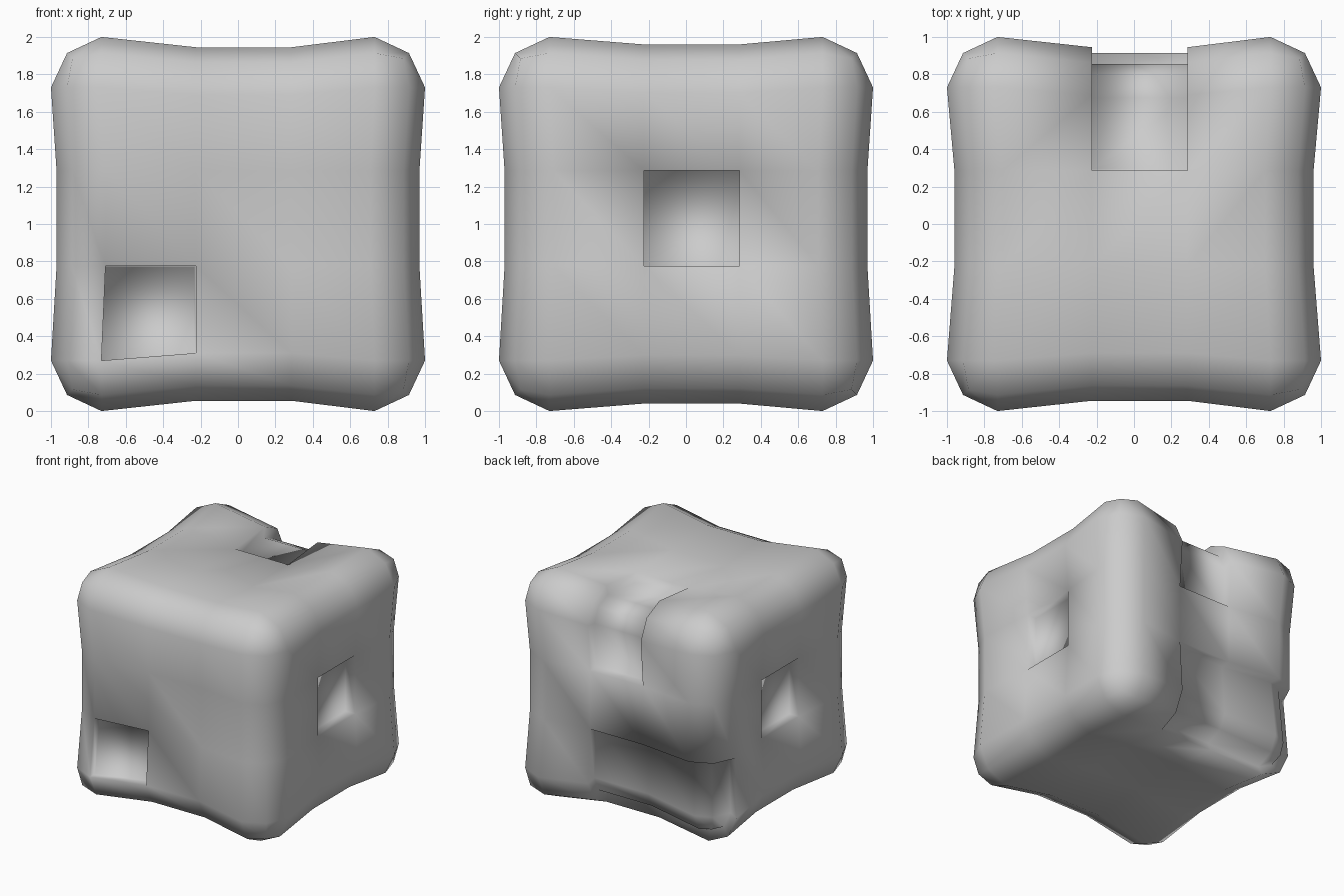
import bpy
import bmesh
from mathutils import Vector

if "Cube" in bpy.data.objects:
    bpy.data.objects.remove(bpy.data.objects["Cube"], do_unlink=True)

DEPTH = 0.09                              # how far the recesses sink in
LINES = (-1, -0.73, -0.225, 0.285, 0.73, 1)   # grid lines along each axis
DIP = (0.055, 0.04, 0.03)                 # middle rows sink, per axis
ROUND = {1: 1.0, 2: 0.914, 3: 0.885}      # pull-in on faces, edges, corners


def deform(co):
    """Turn an even grid point into the rounded, slightly dished block."""
    idx = [round((c + 1) * 2.5) for c in co]
    outer = sum(i in (0, 5) for i in idx)
    scale = 1 - sum(d for i, d in zip(idx, DIP) if i in (2, 3))
    out = []
    for i in idx:
        c = LINES[i]
        if i in (0, 5):
            c *= ROUND[outer]
        if i not in (2, 3):
            c *= scale
        out.append(c)
    return Vector(out)


# Recess rules on the even grid
rules = [
    lambda x, y, z: y < -0.9 and -0.6 < x < -0.2 and -0.6 < z < -0.2,  # front pit
    lambda x, y, z: x > 0.9 and abs(y) < 0.2 and abs(z) < 0.2,         # left pit
    lambda x, y, z: x < -0.9 and abs(y) < 0.2 and abs(z) < 0.2,        # right pit
    lambda x, y, z: abs(x) < 0.2 and y > 0.2 and z > 0.2,              # top back notch
    lambda x, y, z: x < 0.2 and y > 0.6 and z < -0.2,                  # low back corner
]

# Gridded block
bm = bmesh.new()
bmesh.ops.create_cube(bm, size=2)
bmesh.ops.subdivide_edges(bm, edges=bm.edges[:], cuts=4, use_grid_fill=True)
regions = [[f for f in bm.faces if rule(*f.calc_center_median())] for rule in rules]
for v in bm.verts:
    v.co = deform(v.co)
bm.normal_update()

# Sink each recess along its own surface normals
for faces in regions:
    geom = bmesh.ops.extrude_face_region(bm, geom=faces)["geom"]
    left_over = [f for f in faces if f.is_valid]
    if left_over:
        bmesh.ops.delete(bm, geom=left_over, context="FACES")
    floor = [g for g in geom if isinstance(g, bmesh.types.BMFace)]
    push = {}
    for f in floor:
        f.normal_update()
        for v in f.verts:
            push[v] = push.get(v, Vector()) + f.normal
    for v, n in push.items():
        v.co -= n.normalized() * DEPTH

bmesh.ops.recalc_face_normals(bm, faces=bm.faces[:])
bmesh.ops.translate(bm, verts=bm.verts[:], vec=(0, 0, 1))
for f in bm.faces:
    f.smooth = True

mesh = bpy.data.meshes.new("notched_block")
bm.to_mesh(mesh)
bm.free()
block = bpy.data.objects.new("notched_block", mesh)
bpy.context.collection.objects.link(block)

# Plain grey
grey = bpy.data.materials.new("light_grey")
grey.use_nodes = True
color = (0.6, 0.6, 0.6, 1)
grey.diffuse_color = color
grey.node_tree.nodes["Principled BSDF"].inputs["Base Color"].default_value = color
mesh.materials.append(grey)
